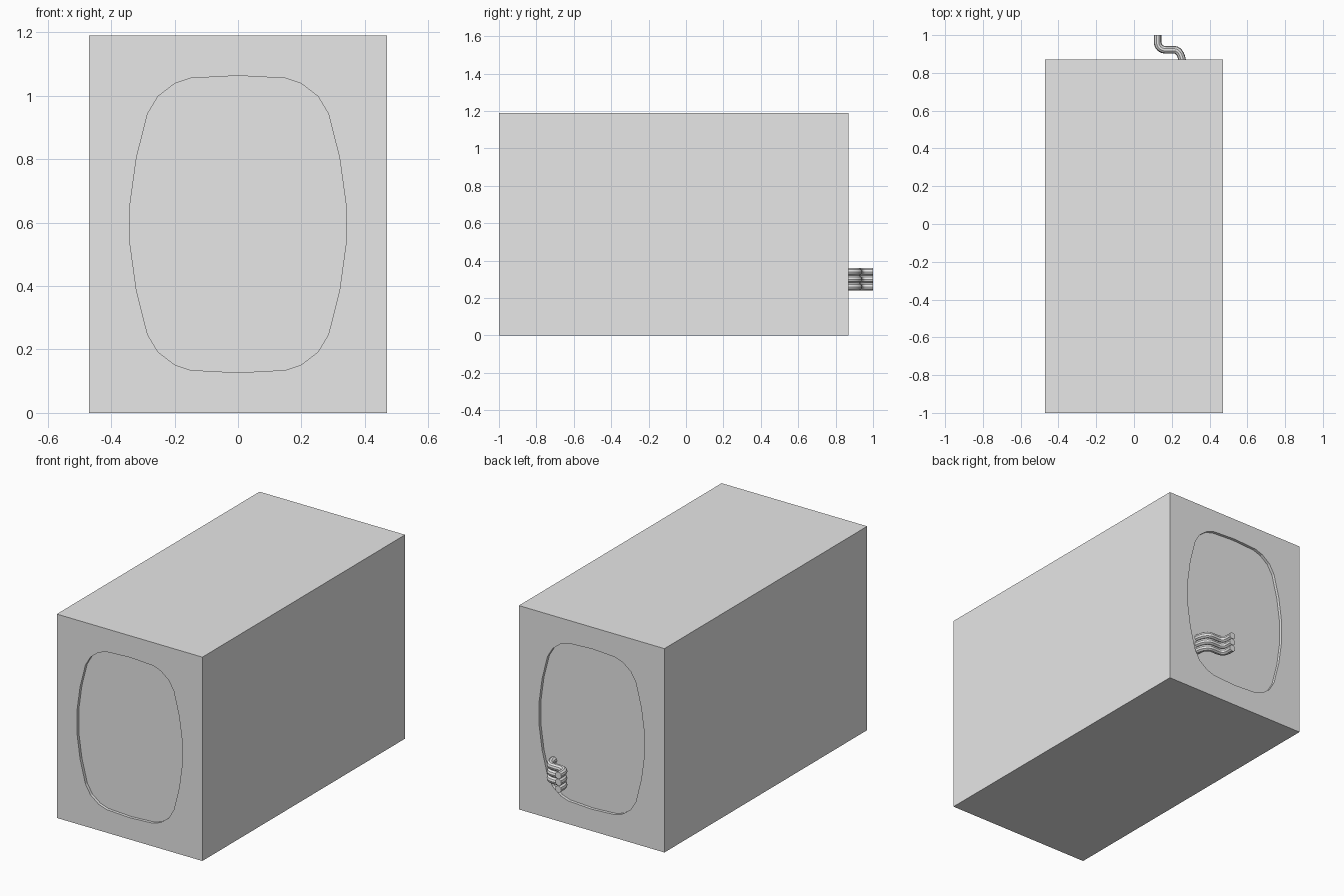
import bpy
import bmesh

if "Cube" in bpy.data.objects:
    bpy.data.objects.remove(bpy.data.objects["Cube"], do_unlink=True)

FRONT, BACK = -1.0, 0.87
HALF_W, HEIGHT = 0.47, 1.19
RECESS = 0.017

grey = bpy.data.materials.new("plain grey")
grey.use_nodes = True
grey.diffuse_color = (0.8, 0.8, 0.8, 1)
grey.node_tree.nodes["Principled BSDF"].inputs["Base Color"].default_value = grey.diffuse_color


def add_mesh(name, bm):
    bmesh.ops.recalc_face_normals(bm, faces=bm.faces)
    mesh = bpy.data.meshes.new(name)
    bm.to_mesh(mesh)
    bm.free()
    obj = bpy.data.objects.new(name, mesh)
    bpy.context.collection.objects.link(obj)
    mesh.materials.append(grey)
    return obj


def prism(name, outline, y0, y1):
    """Extrude an x-z outline along y."""
    bm = bmesh.new()
    face = bm.faces.new([bm.verts.new((x, y0, z)) for x, z in outline])
    new = bmesh.ops.extrude_face_region(bm, geom=[face])["geom"]
    verts = [v for v in new if isinstance(v, bmesh.types.BMVert)]
    bmesh.ops.translate(bm, verts=verts, vec=(0, y1 - y0, 0))
    return add_mesh(name, bm)


# Rounded opening outline: one quarter, mirrored to all four
quarter = [(0, 0.468), (0.15, 0.46), (0.2, 0.443), (0.252, 0.403),
           (0.285, 0.348), (0.32, 0.21), (0.34, 0.065)]
right_half = quarter + [(x, -z) for x, z in reversed(quarter)]
oval = right_half + [(-x, z) for x, z in reversed(right_half[1:-1])]
oval = [(x, z + HEIGHT / 2) for x, z in oval]

# Main block with a shallow recess in each end
block = prism("block", [(-HALF_W, 0), (HALF_W, 0), (HALF_W, HEIGHT), (-HALF_W, HEIGHT)],
              FRONT, BACK)
for y0, y1 in ((FRONT - 0.1, FRONT + RECESS), (BACK - RECESS, BACK + 0.1)):
    cutter = prism("recess_cutter", oval, y0, y1)
    cutter.hide_render = True
    cut = block.modifiers.new("recess", "BOOLEAN")
    cut.operation = "DIFFERENCE"
    cut.solver = "EXACT"
    cut.object = cutter
    bpy.context.view_layer.objects.active = block
    bpy.ops.object.modifier_apply(modifier=cut.name)
    bpy.data.objects.remove(cutter, do_unlink=True)


# Three stacked wavy pipes leaving the back recess
def pipe(name, z):
    curve = bpy.data.curves.new(name, "CURVE")
    curve.dimensions = "3D"
    curve.bevel_depth = 0.02
    curve.bevel_resolution = 3
    curve.resolution_u = 8
    curve.use_fill_caps = True
    spline = curve.splines.new("BEZIER")
    # point and handle offset along the path
    path = [((0.256, BACK - RECESS), (0, 0.025)), ((0.215, 0.922), (-0.028, 0)),
            ((0.17, 0.922), (-0.028, 0)), ((0.125, 0.965), (0, 0.025)),
            ((0.125, 1.0), (0, 0.01))]
    spline.bezier_points.add(len(path) - 1)
    for point, ((x, y), (dx, dy)) in zip(spline.bezier_points, path):
        point.co = (x, y, z)
        point.handle_left = (x - dx, y - dy, z)
        point.handle_right = (x + dx, y + dy, z)
    obj = bpy.data.objects.new(name, curve)
    bpy.context.collection.objects.link(obj)
    curve.materials.append(grey)
    bpy.ops.object.select_all(action="DESELECT")
    obj.select_set(True)
    bpy.context.view_layer.objects.active = obj
    bpy.ops.object.convert(target="MESH")
    bpy.ops.object.shade_smooth_by_angle()


for place, z in (("lower", 0.26), ("middle", 0.3), ("upper", 0.34)):
    pipe(place + "_pipe", z)
